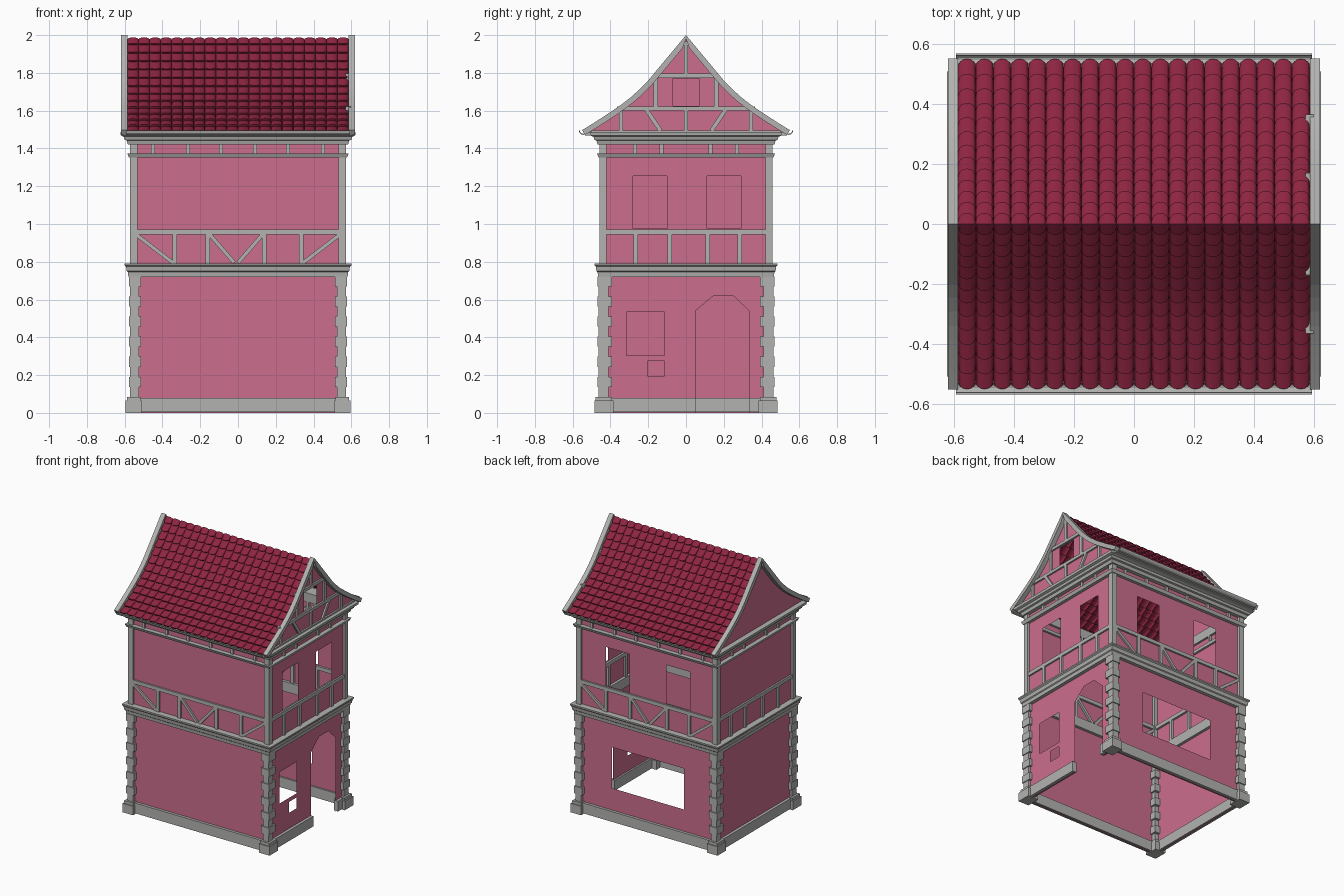
import bpy, math
from mathutils import Vector
from mathutils.geometry import tessellate_polygon

cube = bpy.data.objects.get("Cube")
if cube:
    bpy.data.objects.remove(cube, do_unlink=True)


def material(name, rgb):
    m = bpy.data.materials.new(name)
    m.use_nodes = True
    m.diffuse_color = (*rgb, 1)
    m.node_tree.nodes["Principled BSDF"].inputs["Base Color"].default_value = (*rgb, 1)
    return m


PINK = material("pink plaster", (0.60, 0.155, 0.27))
STONE = material("grey trim", (0.45, 0.45, 0.44))
TILE = material("dark red tile", (0.27, 0.018, 0.052))

HX, HY = 0.555, 0.44      # half size of the walls
GX = 0.585                # gable plane
SIDES = {                 # (along wall, height, outward) to world
    "front": lambda u, z, d: (u, -HY - d, z),
    "back": lambda u, z, d: (u, HY + d, z),
    "left": lambda u, z, d: (HX + d, u, z),
    "right": lambda u, z, d: (-HX - d, u, z),
}


class Part:
    """Collects solids and makes one object from them."""

    def __init__(self, name, mat):
        self.name, self.mat, self.v, self.f = name, mat, [], []

    def prism(self, pts, place, d0, d1):
        n, b = len(pts), len(self.v)
        solid = [Vector(place(u, z, d)) for d in (d0, d1) for u, z in pts]
        faces = [tuple(range(n)), tuple(range(2 * n - 1, n - 1, -1))]
        faces += [(i, i + n, (i + 1) % n + n, (i + 1) % n) for i in range(n)]
        # turn the solid right side out
        a, c, e = (solid[i] for i in faces[0][:3])
        if (c - a).cross(e - a).dot(solid[n] - solid[0]) > 0:
            faces = [f[::-1] for f in faces]
        self.v += solid
        self.f += [tuple(b + i for i in f) for f in faces]

    def box(self, x0, x1, y0, y1, z0, z1):
        self.prism([(x0, y0), (x1, y0), (x1, y1), (x0, y1)], lambda u, w, d: (u, w, d), z0, z1)

    def beam(self, place, a, b, w, d0=-0.015, d1=0.012):
        a, b = Vector(a), Vector(b)
        t = (b - a).normalized() * w / 2
        s = Vector((-t.y, t.x))
        self.prism([a - s, b - s, b + s, a + s], place, d0, d1)

    def ring(self, profile):
        """Rectangular moulding: profile is (offset from wall, height), closed."""
        b, n = len(self.v), len(profile)
        for sx, sy in ((-1, -1), (1, -1), (1, 1), (-1, 1)):
            self.v += [(sx * (HX + o), sy * (HY + o), z) for o, z in profile]
        for c in range(4):
            p, q = b + c * n, b + (c + 1) % 4 * n
            self.f += [(p + i, q + i, q + (i + 1) % n, p + (i + 1) % n) for i in range(n)]

    def sheet(self, outline, holes, place):
        loops = [outline] + holes
        b = len(self.v)
        flat = [p for l in loops for p in l]
        pts = [Vector(place(u, z, 0)) for u, z in flat]
        out = Vector(place(0, 0, 1)) - Vector(place(0, 0, 0))
        for t in tessellate_polygon([[Vector((u, z, 0)) for u, z in l] for l in loops]):
            i, j, k = t
            if (pts[j] - pts[i]).cross(pts[k] - pts[i]).dot(out) < 0:
                i, k = k, i
            self.f.append((b + i, b + j, b + k))
        self.v += pts

    def make(self, smooth=False):
        me = bpy.data.meshes.new(self.name)
        me.from_pydata(self.v, [], self.f)
        me.materials.append(self.mat)
        ob = bpy.data.objects.new(self.name, me)
        bpy.context.collection.objects.link(ob)
        if smooth:
            bpy.ops.object.select_all(action="DESELECT")
            ob.select_set(True)
            bpy.context.view_layer.objects.active = ob
            bpy.ops.object.shade_smooth_by_angle(angle=math.radians(40))
        return ob


def rect(u0, u1, z0, z1):
    return [(u0, z0), (u1, z0), (u1, z1), (u0, z1)]


# Roof slope from ridge to eave
SLOPE = [(0, 2.0), (0.1, 1.88), (0.2, 1.76), (0.26, 1.698), (0.32, 1.648),
         (0.40, 1.592), (0.48, 1.54), (0.55, 1.497)]
SLOPE = [Vector(p) for p in SLOPE]
LENGTH = sum((b - a).length for a, b in zip(SLOPE, SLOPE[1:]))


def on_slope(s, lift):
    """Point at distance s below the ridge, lifted off the slope."""
    for a, b in zip(SLOPE, SLOPE[1:]):
        l = (b - a).length
        if s <= l or b is SLOPE[-1]:
            t = (b - a) / l
            p = a + t * s + Vector((-t.y, t.x)) * lift
            return max(p.x, 0), p.y
        s -= l


# Walls with openings
TOP = 1.47
door = [(0.05, 0), (0.05, 0.54), (0.145, 0.62), (0.25, 0.62), (0.335, 0.54), (0.335, 0)]
openings = {
    "front": [],
    "back": [rect(-0.29, 0.29, 0.24, 0.54), rect(-0.34, -0.15, 0.975, 1.26),
             rect(0.15, 0.34, 0.975, 1.26)],
    "left": [rect(-0.315, -0.115, 0.305, 0.535), rect(-0.205, -0.115, 0.195, 0.275),
             rect(-0.28, -0.1, 0.975, 1.255), rect(0.11, 0.29, 0.975, 1.255)],
    "right": [],
}
for side, holes in openings.items():
    w = HX if side in ("front", "back") else HY
    outline = rect(-w, w, 0, TOP)
    if side == "left":
        outline[1:1] = door
    wall = Part(side + "_wall", PINK)
    wall.sheet(outline, holes, SIDES[side])
    wall.make()

# Gables
under = [on_slope(LENGTH * i / 10, -0.02) for i in range(11)]
outline = [(-y, z) for y, z in under[:0:-1]] + under + [(0.53, 1.47), (-0.53, 1.47)]
for name, s, holes in (("left_gable", 1, [rect(-0.07, 0.07, 1.625, 1.77)]), ("right_gable", -1, [])):
    gable = Part(name, PINK)
    gable.sheet(outline, holes, lambda u, z, d: (s * (GX + d), u, z))
    gable.make()

# Stone base with a gap for the door
base = Part("stone_base", STONE)
for side, spans in (("front", [(-0.52, 0.52)]), ("back", [(-0.52, 0.52)]),
                    ("right", [(-0.4, 0.4)]), ("left", [(-0.4, 0.05), (0.335, 0.4)])):
    for a, b in spans:
        base.prism(rect(a, b, 0.005, 0.08), SIDES[side], -0.012, 0.02)
base.make()

# Corner stones and upper corner posts
quoins, posts = Part("corner_stones", STONE), Part("corner_posts", STONE)
for sx in (-1, 1):
    for sy in (-1, 1):
        def corner(part, xi, xo, yi, yo, z0, z1):
            part.box(*sorted((sx * xi, sx * xo)), *sorted((sy * yi, sy * yo)), z0, z1)
        corner(quoins, 0.51, 0.595, 0.385, 0.485, 0, 0.065)
        corner(quoins, 0.515, 0.587, 0.392, 0.478, 0.065, 0.085)
        step = (0.722 - 0.085) / 12
        for i in range(12):
            g = 0.012 * (i % 2)
            z = 0.085 + i * step
            corner(quoins, 0.525 - g, 0.572 + g / 2, 0.41 - g * 1.5, 0.463 + g / 2, z, z + step)
        corner(posts, 0.532, 0.572, 0.42, 0.457, 0.78, 1.43)
quoins.make()
posts.make()

# Mouldings that run round the house
for name, profile in {
    "floor_moulding": [(-0.02, 0.72), (0.025, 0.72), (0.028, 0.745), (0.034, 0.75), (0.038, 0.775),
                       (0.045, 0.782), (0.045, 0.792), (-0.02, 0.792)],
    "sill_rail": [(-0.015, 0.945), (0.012, 0.945), (0.012, 0.972), (-0.015, 0.972)],
    "frieze_rail": [(-0.015, 1.352), (0.022, 1.352), (0.032, 1.374), (-0.015, 1.374)],
    "cornice": [(-0.015, 1.42), (0.028, 1.42), (0.034, 1.442), (0.045, 1.446), (0.05, 1.462),
                (0.065, 1.468), (0.068, 1.486), (-0.015, 1.486)],
}.items():
    ring = Part(name, STONE)
    ring.ring(profile)
    ring.make()

# Timber frame on the four sides
for side, place in SIDES.items():
    long_side = side in ("front", "back")
    frame = Part(side + "_timbers", STONE)
    for u in ((-0.335, -0.16, 0.14, 0.335) if long_side else (-0.265, -0.085, 0.115, 0.285)):
        frame.beam(place, (u, 0.785), (u, 0.95), 0.024)
    for u in ((-0.45, -0.265, -0.09, 0.09, 0.265, 0.45) if long_side else (-0.27, -0.13, 0.13, 0.27)):
        frame.beam(place, (u, 1.37), (u, 1.425), 0.02)
    if long_side:
        for a, b in ((-0.54, -0.345), (-0.15, -0.02), (0.13, 0.0), (0.54, 0.345)):
            frame.beam(place, (a, 0.945), (b, 0.795), 0.02)
    frame.make()

# Gable timbers
gable_frame = Part("gable_timbers", STONE)
for a, b in (((-0.5, 1.485), (0.5, 1.485)), ((-0.365, 1.612), (0.365, 1.612)),
             ((-0.17, 1.785), (0.17, 1.785)), ((0, 1.785), (0, 1.965)), ((0, 1.49), (0, 1.61)),
             *[((s * u, z0), (s * v, z1)) for s in (-1, 1) for u, z0, v, z1 in
               ((0.16, 1.61, 0.16, 1.785), (0.345, 1.485, 0.345, 1.61), (0.21, 1.605, 0.135, 1.495))]):
    gable_frame.beam(lambda u, z, d: (GX + d, u, z), a, b, 0.022)
gable_frame.make()

# Barge boards along the gable edges, and eave gutters
barge, gutter = Part("barge_boards", STONE), Part("eave_gutters", STONE)
for sy in (-1, 1):
    for sx in (-1, 1):
        for i in range(12):
            s0, s1 = LENGTH * i / 12, LENGTH * (i + 1) / 12
            quad = [on_slope(s0, 0), on_slope(s1, 0), on_slope(s1, -0.03), on_slope(s0, -0.03)]
            barge.prism(quad, lambda u, z, d: (sx * d, sy * u, z), GX, 0.619)
    arc = [(0.545 + 0.022 * math.cos(a), 1.494 + 0.022 * math.sin(a))
           for a in (math.pi * (1 + i / 6) for i in range(7))]
    inner = [(0.545 + (y - 0.545) * 0.75, 1.494 + (z - 1.494) * 0.75) for y, z in arc]
    for i in range(6):
        gutter.prism([arc[i], arc[i + 1], inner[i + 1], inner[i]],
                     lambda u, z, d: (d, sy * u, z), -0.592, 0.592)
    # soffit between cornice and gutter
    gutter.prism(rect(0.47, 0.535, 1.468, 1.484), lambda u, z, d: (d, sy * u, z), -0.6, 0.6)
barge.make()
gutter.make()

# Rounded roof tiles in overlapping rows
COLS, ROWS, SEG = 20, 13, 8
tiles = Part("roof_tiles", TILE)
half, row = GX / COLS, LENGTH / ROWS
for sy in (-1, 1):
    for r in range(ROWS):
        low, high = (r + 1) * row - 0.018, max(0, r * row - 0.03)
        for c in range(COLS):
            cx, b = -GX + (2 * c + 1) * half, len(tiles.v)
            for k in range(SEG + 1):
                a = math.pi * k / SEG
                u, arch = -math.cos(a), math.sin(a)
                for s, lift in ((low + 0.018 * arch, -0.03), (low + 0.018 * arch, -0.018), (high, -0.036)):
                    y, z = on_slope(s, lift + 0.017 * arch)
                    tiles.v.append((cx + u * half, sy * y, z))
            for k in range(SEG):
                for j in range(2):
                    p = b + 3 * k + j
                    f = (p, p + 3, p + 4, p + 1)
                    tiles.f.append(f if sy < 0 else f[::-1])
tiles.make(smooth=True)
